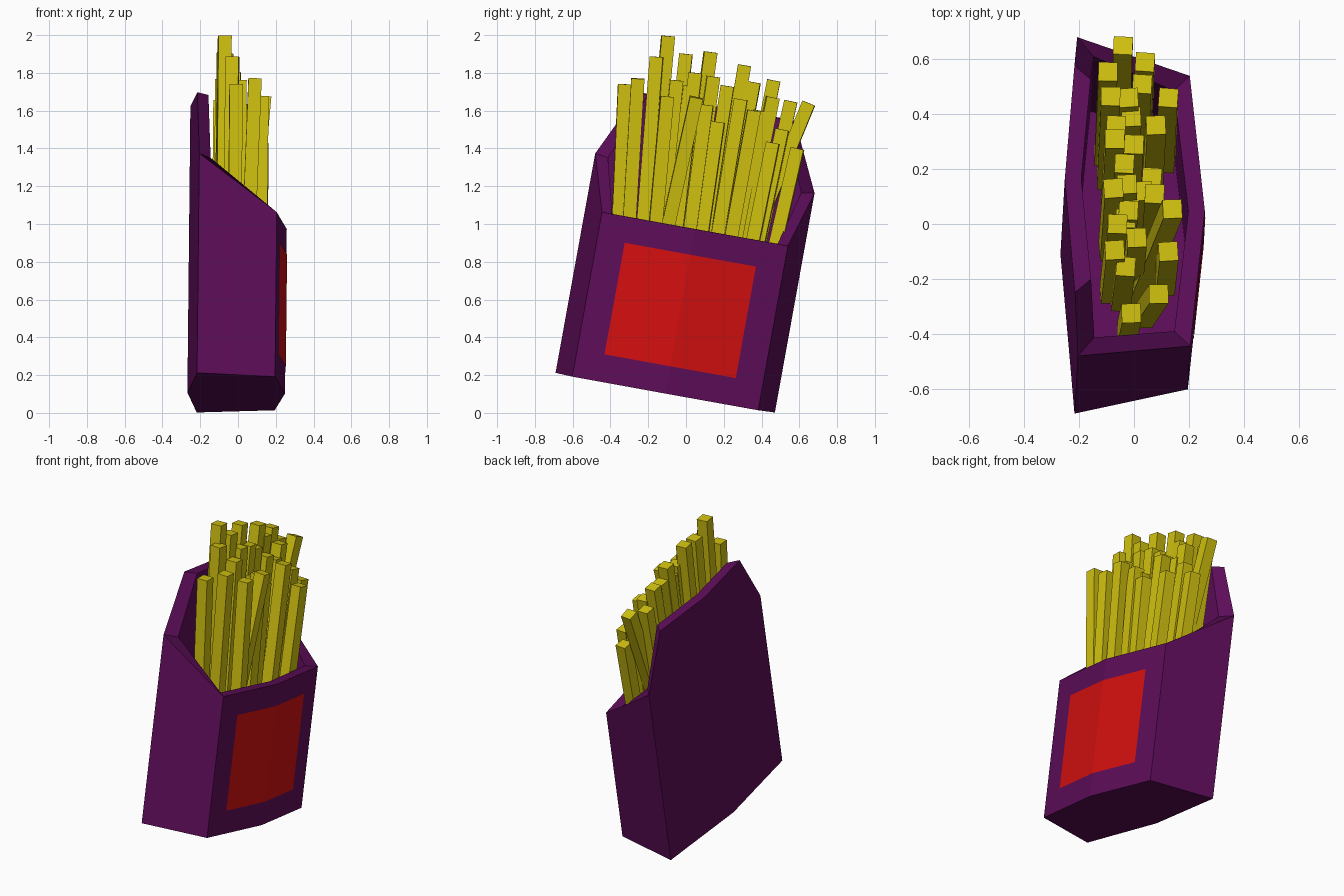
import bpy, bmesh, random
from math import radians
from mathutils import Matrix, Vector

if "Cube" in bpy.data.objects:
    bpy.data.objects.remove(bpy.data.objects["Cube"])

random.seed(4)


def material(name, rgb):
    m = bpy.data.materials.new(name)
    m.diffuse_color = (*rgb, 1)
    m.use_nodes = True
    m.node_tree.nodes["Principled BSDF"].inputs["Base Color"].default_value = m.diffuse_color
    return m


def make_object(name, bm, mat, matrix=None):
    mesh = bpy.data.meshes.new(name)
    bmesh.ops.recalc_face_normals(bm, faces=bm.faces)
    bm.to_mesh(mesh)
    bm.free()
    mesh.materials.append(mat)
    ob = bpy.data.objects.new(name, mesh)
    bpy.context.collection.objects.link(ob)
    if matrix:
        ob.matrix_world = matrix
    return ob


purple = material("purple_card", (0.11, 0.004, 0.10))
red = material("red_label", (0.66, 0.005, 0.005))
yellow = material("potato_yellow", (0.63, 0.53, 0.005))

# The carton leans back along y
tilt = (Matrix.Translation((-0.008, -0.11, 0.105))
        @ Matrix.Rotation(radians(0.6), 4, 'Y') @ Matrix.Rotation(radians(-10.25), 4, 'X'))


# Carton: outer and inner wall rings joined by a rim
def mirrored_ring(half):
    """Half ring from back middle to front middle, mirrored across the width."""
    return half + [(x, -w, h) for x, w, h in half[-2:0:-1]]


outer = mirrored_ring([(-.26, 0, 1.54), (-.224, .42, 1.54), (-.21, .59, 1.18),
                       (.203, .50, .885), (.257, 0, .885)])
inner = mirrored_ring([(-.20, 0, 1.54), (-.165, .37, 1.535), (-.15, .52, 1.17),
                       (.145, .445, .885), (.197, 0, .885)])
bm = bmesh.new()
rings = [[bm.verts.new((x, w, 0)) for x, w, h in outer],
         [bm.verts.new(p) for p in outer],
         [bm.verts.new(p) for p in inner],
         [bm.verts.new((x, w, .05)) for x, w, h in inner]]
for a, b in zip(rings, rings[1:]):
    for i in range(len(a)):
        j = (i + 1) % len(a)
        bm.faces.new((a[i], a[j], b[j], b[i]))
bm.faces.new(rings[0])
bm.faces.new(rings[-1])
make_object("carton", bm, purple, tilt)

# Blank label bent along the front panel
bm = bmesh.new()
cols = [[bm.verts.new((x, w, h)) for h in (.147, .747)]
        for x, w in ((.222, -.353), (.26, 0), (.222, .353))]
for a, b in zip(cols, cols[1:]):
    bm.faces.new((a[0], b[0], b[1], a[1]))
make_object("front_label", bm, red, tilt)

# Fries: top centre of each stick; they fan out from the carton floor
tops = [(-.04, .65, 1.64), (.04, .59, 1.40), (-.095, .555, 1.65), (.03, .51, 1.50),
        (.125, .46, 1.43), (-.085, .465, 1.76), (-.02, .46, 1.67), (-.01, .39, 1.60),
        (.08, .36, 1.60), (-.065, .36, 1.75), (-.07, .31, 1.84), (0, .29, 1.66),
        (-.035, .22, 1.73), (.065, .17, 1.54), (.075, .11, 1.63), (-.075, .13, 1.91),
        (-.025, .145, 1.78), (.03, .12, 1.60), (.14, .055, 1.67), (-.02, .05, 1.80),
        (-.06, 0, 1.90), (-.03, .02, 1.73), (.01, -.05, 1.76), (-.07, -.095, 1.995),
        (.125, -.10, 1.675), (-.03, -.155, 1.885), (.09, -.255, 1.77), (-.01, -.325, 1.74)]
extra_lean = {0: (0, .17), 18: (.08, .10), 26: (.03, 0)}
for i, top in enumerate(tops):
    dx, dy = extra_lean.get(i, (0, 0))
    lean = Vector((.01 + dx, .14 + .2 * (top[1] - .15) + dy, 1))
    length = (top[2] - .25) * lean.length
    lean.normalize()
    side = Vector((1, 0, 0)) - lean * lean.x
    side.normalize()
    rot = Matrix((side, lean.cross(side), lean)).transposed().to_4x4()
    twist = Matrix.Rotation(radians(random.uniform(-5, 5)), 4, 'Z')
    bm = bmesh.new()
    bmesh.ops.create_cube(bm, size=1)
    bmesh.ops.translate(bm, verts=bm.verts, vec=(0, 0, -.5))
    bmesh.ops.scale(bm, verts=bm.verts, vec=(.07, .07, length))
    make_object(f"fry_{i + 1:02d}", bm, yellow, Matrix.Translation(top) @ rot @ twist)
